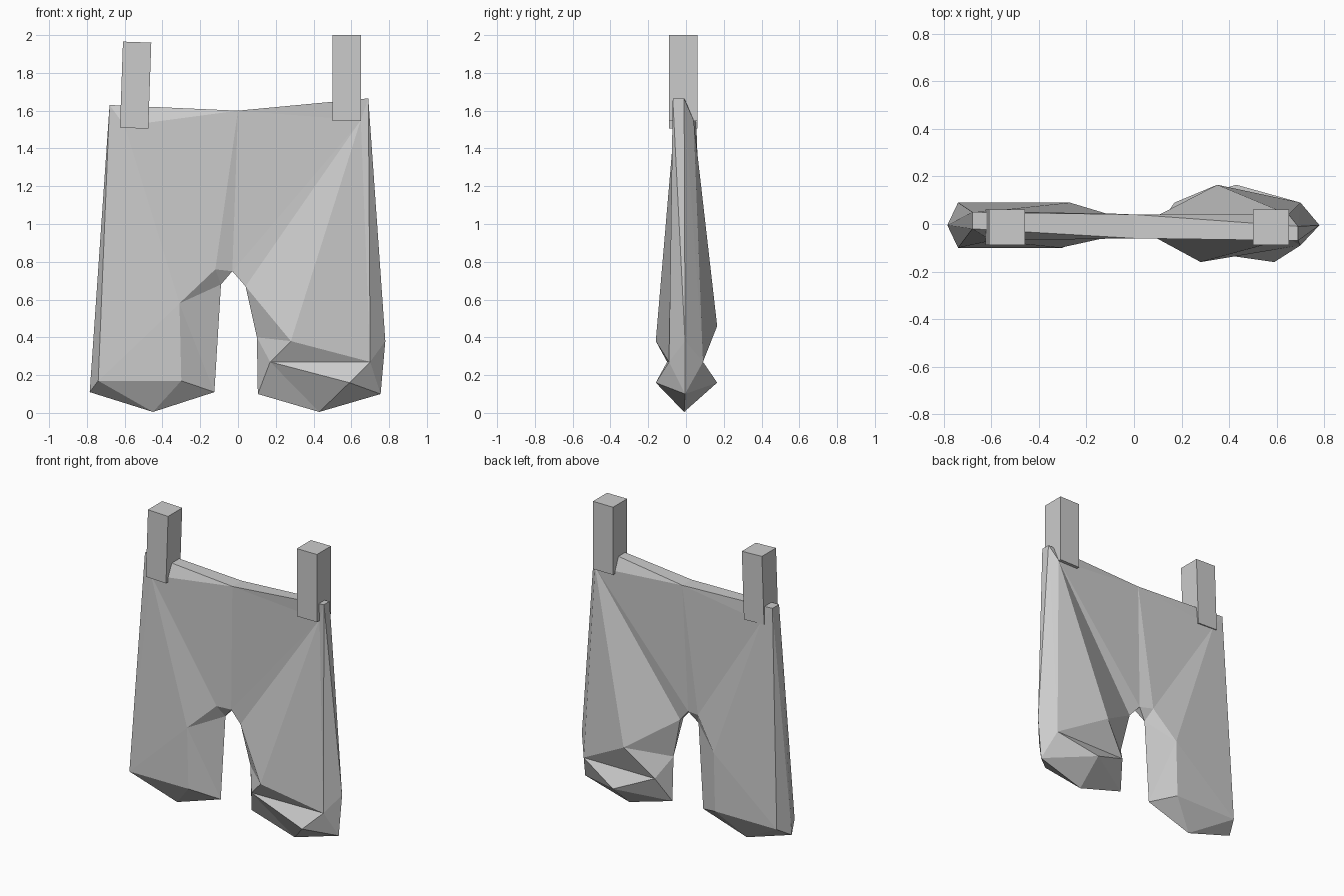
import bpy, bmesh
from math import radians
from mathutils import Vector
from mathutils.geometry import delaunay_2d_cdt

# trouser outline, clockwise from the left waist corner: x, z, front y, back y
OUTLINE = [
    (-0.68, 1.63, -0.02, 0.05), (0.0, 1.60, -0.06, 0.04), (0.69, 1.665, -0.07, -0.01),
    (0.78, 0.38, -0.005, -0.005), (0.755, 0.10, -0.005, -0.005), (0.43, 0.005, -0.01, -0.01),
    (0.105, 0.10, -0.005, -0.005), (0.10, 0.40, -0.01, -0.01), (0.04, 0.67, -0.03, 0.005),
    (-0.03, 0.75, -0.03, 0.02), (-0.09, 0.68, -0.005, -0.005), (-0.125, 0.11, -0.005, -0.005),
    (-0.45, 0.005, -0.005, -0.005), (-0.785, 0.11, -0.005, -0.005)]

# inner fold points: x, y, z (numbered from 14)
FRONT = [(-0.60, -0.07, 1.52), (-0.74, -0.10, 0.17), (-0.31, -0.10, 0.58), (-0.30, -0.10, 0.17),
         (-0.12, -0.058, 0.76), (0.65, -0.06, 1.55), (0.28, -0.16, 0.38), (0.17, -0.10, 0.27),
         (0.70, -0.09, 0.27), (0.59, -0.16, 0.16)]
BACK = [(-0.60, 0.055, 1.52), (-0.74, 0.09, 0.17), (-0.27, 0.09, 0.56), (-0.28, 0.09, 0.17),
        (-0.12, 0.045, 0.76), (0.65, 0.04, 1.55), (0.35, 0.165, 0.46), (0.17, 0.09, 0.27),
        (0.70, 0.09, 0.27), (0.43, 0.165, 0.16)]
# creases shared by both sheets
CREASES = [(0, 15), (0, 14), (14, 16), (14, 15), (16, 17), (15, 17), (16, 18), (14, 18), (1, 18),
           (1, 9), (19, 8), (19, 20), (19, 22), (20, 21), (20, 22), (21, 22), (21, 23), (22, 23),
           (2, 22), (2, 19), (8, 20), (11, 17), (13, 15)]


def sheet(bm, pts):
    """Triangulate one cloth side along its creases; return the outline verts."""
    n = len(OUTLINE)
    verts = [bm.verts.new(p) for p in pts]
    flat = [Vector((p[0], p[2])) for p in pts]
    _, _, faces, orig, _, _ = delaunay_2d_cdt(flat, CREASES, [list(range(n))], 1, 1e-5)
    for f in faces:
        ids = [orig[i][0] for i in f if orig[i]]
        if len(set(ids)) == 3:
            bm.faces.new([verts[i] for i in ids])
    return verts[:n]


def finish(bm, name):
    bmesh.ops.recalc_face_normals(bm, faces=bm.faces)
    mesh = bpy.data.meshes.new(name)
    bm.to_mesh(mesh)
    bm.free()
    ob = bpy.data.objects.new(name, mesh)
    bpy.context.collection.objects.link(ob)
    return ob


# hanging trousers: front and back sheets joined round the rim
bm = bmesh.new()
front = sheet(bm, [(x, yf, z) for x, z, yf, yb in OUTLINE] + FRONT)
back = sheet(bm, [(x, yb, z) for x, z, yf, yb in OUTLINE] + BACK)
for i in range(len(front)):
    j = (i + 1) % len(front)
    bm.faces.new((front[i], front[j], back[j], back[i]))
bmesh.ops.remove_doubles(bm, verts=bm.verts, dist=0.0005)
finish(bm, "trousers")

# clothes pegs at the waist corners
for name, x, z, tilt in (("left_peg", -0.542, 1.735, 2), ("right_peg", 0.576, 1.772, 0)):
    bm = bmesh.new()
    bmesh.ops.create_cube(bm, size=1)
    peg = finish(bm, name)
    peg.scale = (0.15, 0.15, 0.456)
    peg.location = (x, -0.014, z)
    peg.rotation_euler.y = radians(tilt)
